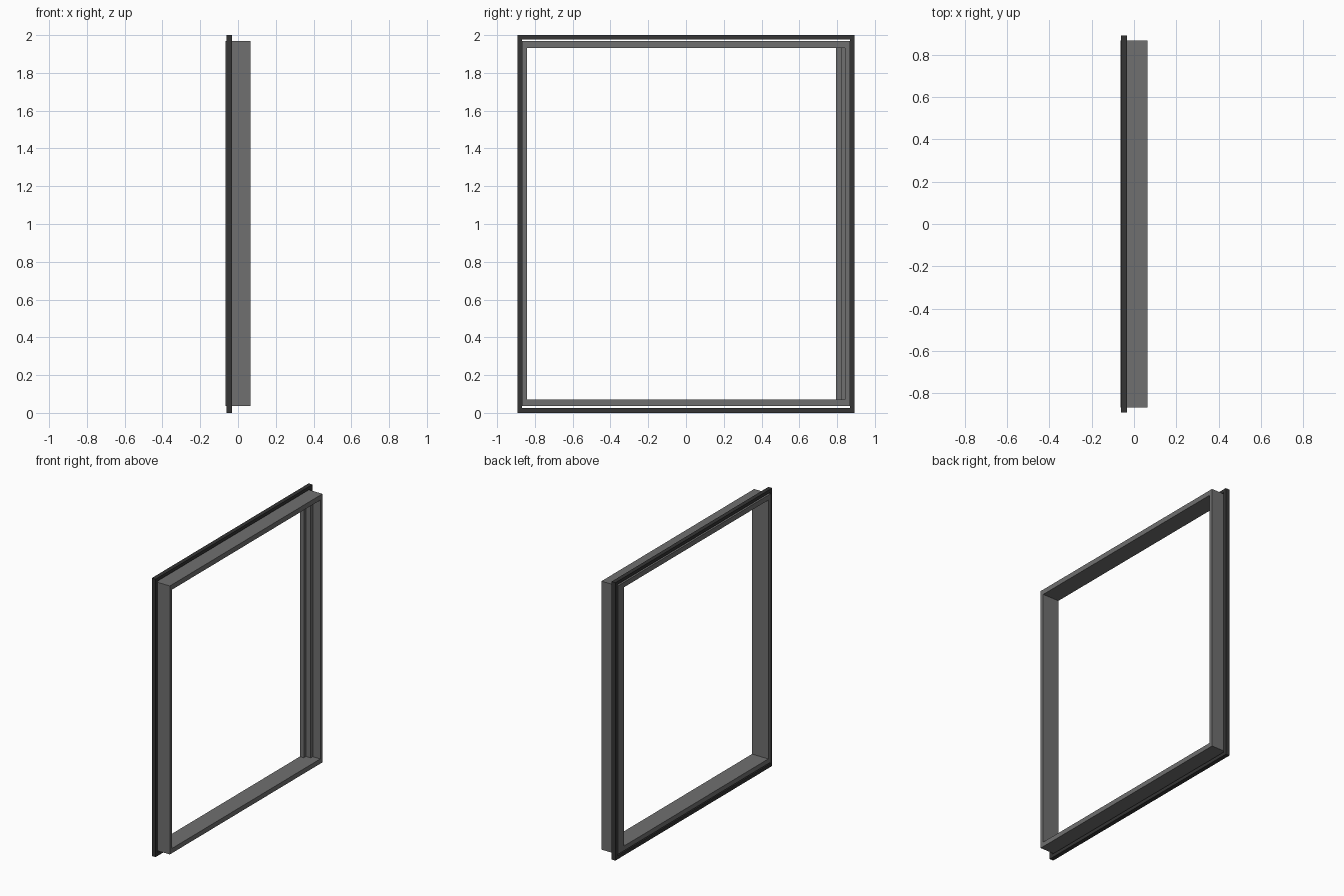
import bpy, bmesh

if "Cube" in bpy.data.objects:
    bpy.data.objects.remove(bpy.data.objects["Cube"])


def material(name, value):
    m = bpy.data.materials.new(name)
    m.diffuse_color = (value, value, value, 1)
    m.use_nodes = True
    m.node_tree.nodes["Principled BSDF"].inputs["Base Color"].default_value = m.diffuse_color
    return m


def finish(name, bm, mat):
    bmesh.ops.recalc_face_normals(bm, faces=bm.faces)
    mesh = bpy.data.meshes.new(name)
    bm.to_mesh(mesh)
    bm.free()
    mesh.materials.append(mat)
    obj = bpy.data.objects.new(name, mesh)
    bpy.context.collection.objects.link(obj)
    return obj


def ring(name, x0, x1, outer, inner, mat):
    """Rectangular frame; outer and inner are (y0, y1, z0, z1)."""
    bm = bmesh.new()
    loops = []
    for x, (y0, y1, z0, z1) in ((x0, outer), (x1, outer), (x1, inner), (x0, inner)):
        loops.append([bm.verts.new((x, y, z)) for y, z in
                      ((y0, z0), (y1, z0), (y1, z1), (y0, z1))])
    for a, b in zip(loops, loops[1:] + loops[:1]):
        for i in range(4):
            j = (i + 1) % 4
            bm.faces.new((a[i], a[j], b[j], b[i]))
    return finish(name, bm, mat)


def upright(name, profile, z0, z1, mat):
    """Extrude an x-y profile vertically."""
    bm = bmesh.new()
    face = bm.faces.new([bm.verts.new((x, y, z0)) for x, y in profile])
    top = bmesh.ops.extrude_face_region(bm, geom=[face])["geom"]
    verts = [v for v in top if isinstance(v, bmesh.types.BMVert)]
    bmesh.ops.translate(bm, verts=verts, vec=(0, 0, z1 - z0))
    return finish(name, bm, mat)


grey = material("frame_grey", 0.16)
dark = material("trim_dark", 0.035)

# Deep window frame
ring("main_frame", -0.065, 0.065,
     (-0.868, 0.868, 0.036, 1.968), (-0.843, 0.843, 0.07, 1.932), grey)

# Stepped stop on the inside of one side jamb
upright("stepped_jamb",
        [(-0.065, 0.843), (-0.065, 0.795), (-0.033, 0.795),
         (-0.033, 0.82), (0.005, 0.82), (0.005, 0.843)],
        0.07, 1.932, grey)

# Dark outer trim, with a narrow gap above and below the frame
ring("outer_trim", -0.062, -0.032,
     (-0.892, 0.892, 0.0, 2.0), (-0.867, 0.867, 0.025, 1.977), dark)
